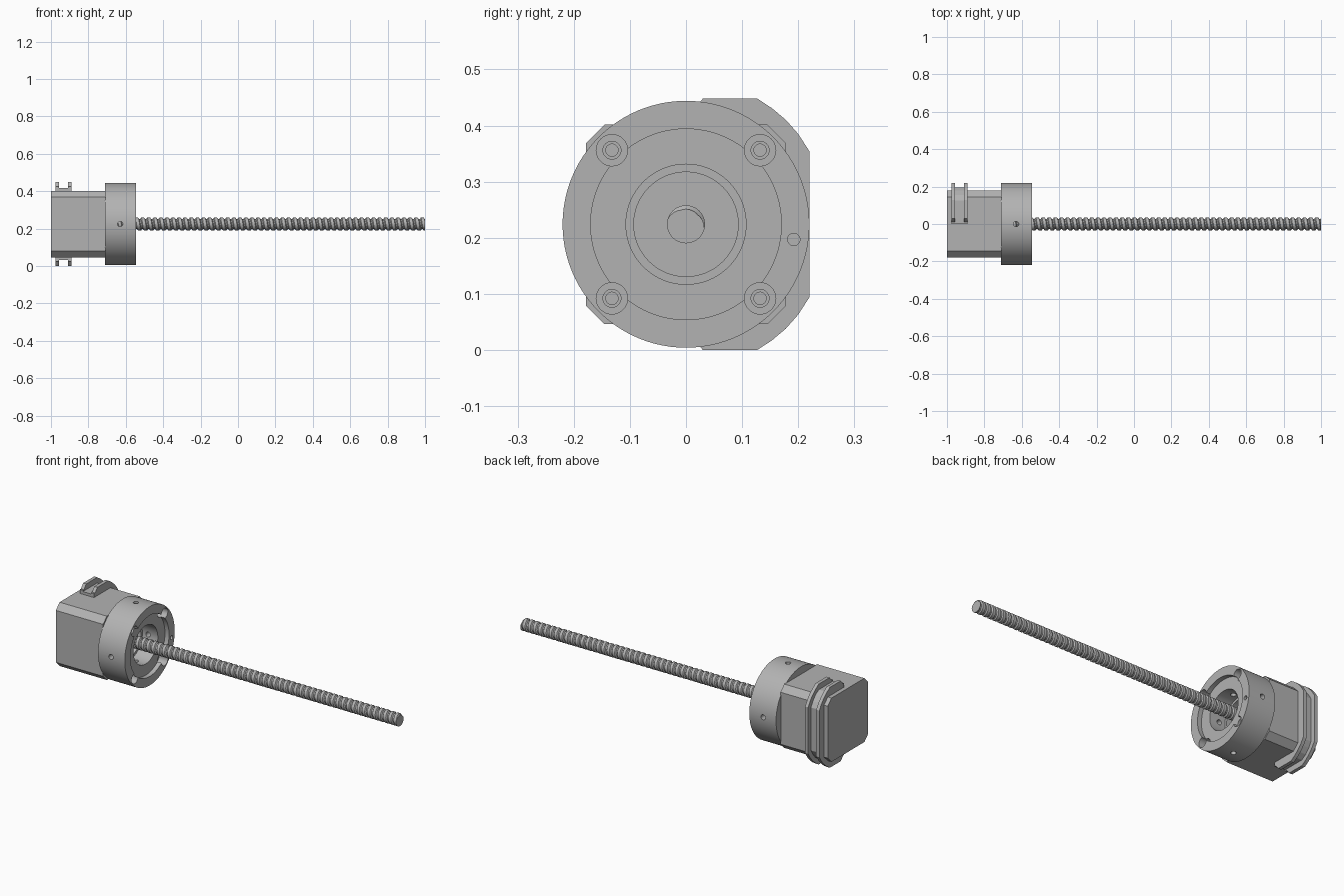
import bpy, bmesh
from math import cos, sin, pi, radians
from mathutils import Vector, Matrix

cube = bpy.data.objects.get("Cube")
if cube:
    bpy.data.objects.remove(cube, do_unlink=True)

AXIS = 0.224
metal = bpy.data.materials.new("grey metal")
metal.use_nodes = True
GREY = (0.45, 0.45, 0.45, 1)
metal.diffuse_color = GREY
metal.node_tree.nodes["Principled BSDF"].inputs["Base Color"].default_value = GREY


def finish(name, bm, smooth=False):
    bmesh.ops.recalc_face_normals(bm, faces=bm.faces)
    mesh = bpy.data.meshes.new(name)
    bm.to_mesh(mesh)
    bm.free()
    mesh.materials.append(metal)
    ob = bpy.data.objects.new(name, mesh)
    bpy.context.collection.objects.link(ob)
    if smooth:
        shade(ob)
    return ob


def shade(ob):
    bpy.ops.object.select_all(action='DESELECT')
    ob.select_set(True)
    bpy.context.view_layer.objects.active = ob
    bpy.ops.object.shade_smooth_by_angle(angle=radians(30))


def prism(name, outline, x0, x1):
    """Extrude a (y, height from axis) outline along x."""
    bm = bmesh.new()
    face = bm.faces.new([bm.verts.new((x0, y, AXIS + h)) for y, h in outline])
    out = bmesh.ops.extrude_face_region(bm, geom=[face])["geom"]
    bmesh.ops.translate(bm, vec=(x1 - x0, 0, 0),
                        verts=[v for v in out if isinstance(v, bmesh.types.BMVert)])
    return finish(name, bm)


def lathe(name, profile, steps=96):
    """Spin an (x, radius) profile about the screw axis."""
    bm = bmesh.new()
    verts = [bm.verts.new((x, 0, AXIS + r)) for x, r in profile]
    edges = [bm.edges.new(pair) for pair in zip(verts, verts[1:])]
    bmesh.ops.spin(bm, geom=verts + edges, cent=(0, 0, AXIS), axis=(1, 0, 0),
                   angle=2 * pi, steps=steps, use_merge=True)
    bmesh.ops.remove_doubles(bm, verts=bm.verts, dist=1e-5)
    return finish(name, bm)


def drill(target, holes):
    """Cut round holes given as (start, end, radius)."""
    for start, end, r in holes:
        a, b = Vector(start), Vector(end)
        turn = (b - a).to_track_quat('Z', 'Y').to_matrix().to_4x4()
        bm = bmesh.new()
        bmesh.ops.create_cone(bm, cap_ends=True, segments=32, radius1=r, radius2=r,
                              depth=(b - a).length,
                              matrix=Matrix.Translation((a + b) / 2) @ turn)
        cutter = finish("hole_cutter", bm)
        cutter.hide_render = True
        mod = target.modifiers.new("hole", 'BOOLEAN')
        mod.object, mod.solver = cutter, 'EXACT'
        bpy.context.view_layer.objects.active = target
        bpy.ops.object.modifier_apply(modifier=mod.name)
        bpy.data.objects.remove(cutter, do_unlink=True)


# Motor body: chamfered square block
S, C = 0.178, 0.145
motor = prism("motor_body", [(-S, -C), (-C, -S), (C, -S), (S, -C),
                             (S, C), (C, S), (-C, S), (-S, C)], -1, -0.708)

# Round mounting flange with stepped bore
flange = lathe("mounting_flange", [
    (-0.71, 0), (-0.71, 0.22), (-0.545, 0.22), (-0.545, 0.17), (-0.57, 0.17),
    (-0.57, 0.107), (-0.665, 0.107), (-0.665, 0.093), (-0.7, 0.093), (-0.7, 0)])
P = 0.132
holes = []
for sy in (-1, 1):
    for sz in (-1, 1):
        y, z = sy * P, AXIS + sz * P
        holes += [((-0.6, y, z), (-0.5, y, z), 0.028),
                  ((-0.69, y, z), (-0.55, y, z), 0.016),
                  ((-0.705, y, z), (-0.6, y, z), 0.011)]
for k in range(4):
    dy, dz = round(cos(k * pi / 2)), round(sin(k * pi / 2))
    holes.append(((-0.63, dy * 0.1, AXIS + dz * 0.1),
                  (-0.63, dy * 0.25, AXIS + dz * 0.25), 0.014))
holes.append(((-0.6, 0.192, 0.197), (-0.5, 0.192, 0.197), 0.011))
drill(flange, holes)
shade(flange)

# Cable guide: two lipped rims and a lower channel floor around the back
def mirrored(half):
    return half + [(y, -h) for y, h in reversed(half)]


rim = mirrored([(0, 0.17), (0, 0.2), (0.01, 0.2), (0.03, 0.224), (0.127, 0.224),
                (0.153, 0.207), (0.178, 0.186), (0.2, 0.161), (0.22, 0.13)])
floor = mirrored([(0, 0.17), (0, 0.193), (0.125, 0.193), (0.155, 0.175),
                  (0.178, 0.148), (0.195, 0.12)])
prism("guide_rear_rim", rim, -0.977, -0.958)
prism("guide_front_rim", rim, -0.908, -0.889)
prism("guide_floor", floor, -0.96, -0.906)

# Lead screw: a helical thread swept along the axis, trimmed flat at both ends
PITCH, SEG, X0, X1 = 0.0325, 24, -0.7, 1.0
CREST, ROOT = 0.034, 0.027
thread = [(0, ROOT), (0.2, ROOT), (0.35, CREST), (0.85, CREST), (1, ROOT)]
turns = int((X1 - X0) / PITCH) + 4
bm = bmesh.new()
rows = []
for i in range(turns * SEG + 1):
    a = 2 * pi * i / SEG
    start = X0 + PITCH * (i / SEG - 2)
    rows.append([bm.verts.new((start + t * PITCH, r * cos(a), AXIS + r * sin(a)))
                 for t, r in thread])
for p, q in zip(rows, rows[1:]):
    for j in range(len(thread) - 1):
        bm.faces.new((p[j], p[j + 1], q[j + 1], q[j]))
bmesh.ops.remove_doubles(bm, verts=bm.verts, dist=1e-5)
for x, n in ((X0, -1), (X1, 1)):
    cut = bmesh.ops.bisect_plane(bm, geom=bm.verts[:] + bm.edges[:] + bm.faces[:],
                                 plane_co=(x, 0, 0), plane_no=(n, 0, 0),
                                 clear_outer=True)["geom_cut"]
    rim_edges = [e for e in cut if isinstance(e, bmesh.types.BMEdge)]
    bmesh.ops.holes_fill(bm, edges=rim_edges, sides=0)
finish("lead_screw", bm, smooth=True)
